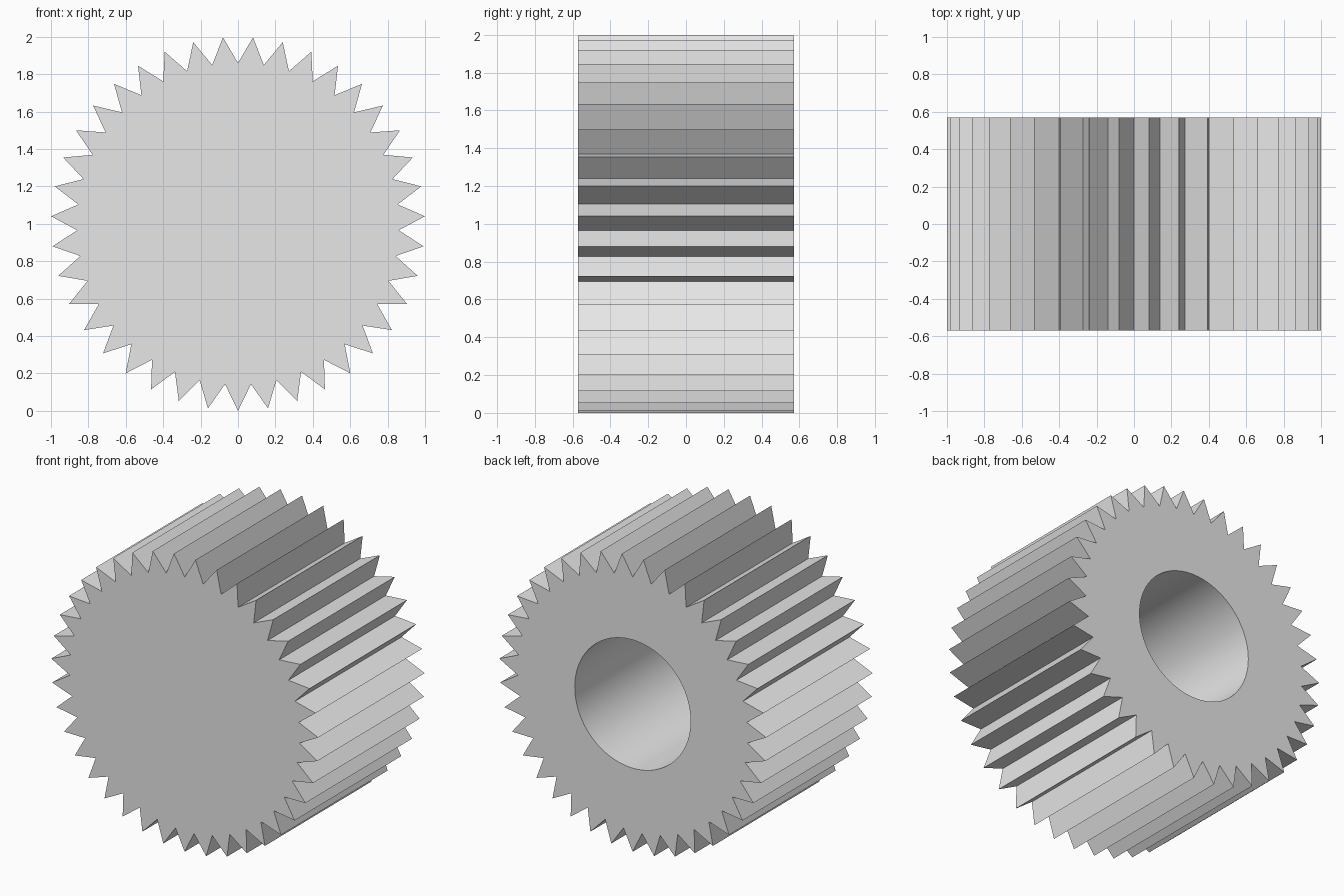
import bpy
import bmesh
from math import pi, sin, cos, radians

cube = bpy.data.objects.get("Cube")
if cube:
    bpy.data.objects.remove(cube, do_unlink=True)

TEETH = 39
TIP_RADIUS, ROOT_RADIUS = 1.0, 0.86
HALF_LENGTH = 0.57
BORE_RADIUS, BORE_DEPTH = 0.434, 1.0
CENTRE_Z = 1.0


def make_material(name, colour):
    mat = bpy.data.materials.new(name)
    mat.use_nodes = True
    mat.diffuse_color = colour
    mat.node_tree.nodes["Principled BSDF"].inputs["Base Color"].default_value = colour
    return mat


def extruded_outline(name, outline, y_front, y_back):
    """Solid prism along y from a closed outline of (x, z) points."""
    bm = bmesh.new()
    front = bm.faces.new([bm.verts.new((x, y_front, z)) for x, z in outline])
    result = bmesh.ops.extrude_face_region(bm, geom=[front], use_keep_orig=True)
    moved = [v for v in result["geom"] if isinstance(v, bmesh.types.BMVert)]
    bmesh.ops.translate(bm, verts=moved, vec=(0, y_back - y_front, 0))
    bmesh.ops.recalc_face_normals(bm, faces=bm.faces)
    mesh = bpy.data.meshes.new(name)
    bm.to_mesh(mesh)
    bm.free()
    obj = bpy.data.objects.new(name, mesh)
    bpy.context.collection.objects.link(obj)
    return obj


def ring(count, radius_of):
    """Closed outline starting at the lowest point of the wheel."""
    return [(radius_of(i) * sin(2 * pi * i / count),
             CENTRE_Z - radius_of(i) * cos(2 * pi * i / count))
            for i in range(count)]


# Toothed body: tips and roots alternate around the outline
gear = extruded_outline(
    "gear_body",
    ring(2 * TEETH, lambda i: ROOT_RADIUS if i % 2 else TIP_RADIUS),
    -HALF_LENGTH, HALF_LENGTH)
gear.data.materials.append(make_material("light grey", (0.8, 0.8, 0.8, 1)))

# Blind round bore, open at the back
cutter = extruded_outline(
    "bore_cutter", ring(96, lambda i: BORE_RADIUS),
    HALF_LENGTH - BORE_DEPTH, HALF_LENGTH + 0.2)
cutter.hide_render = True

bore = gear.modifiers.new("bore", 'BOOLEAN')
bore.operation = 'DIFFERENCE'
bore.solver = 'EXACT'
bore.object = cutter

bpy.ops.object.select_all(action='DESELECT')
gear.select_set(True)
bpy.context.view_layer.objects.active = gear
bpy.ops.object.modifier_apply(modifier=bore.name)
bpy.data.objects.remove(cutter, do_unlink=True)

# Smooth bore wall, crisp teeth
bpy.ops.object.shade_smooth_by_angle(angle=radians(20))
